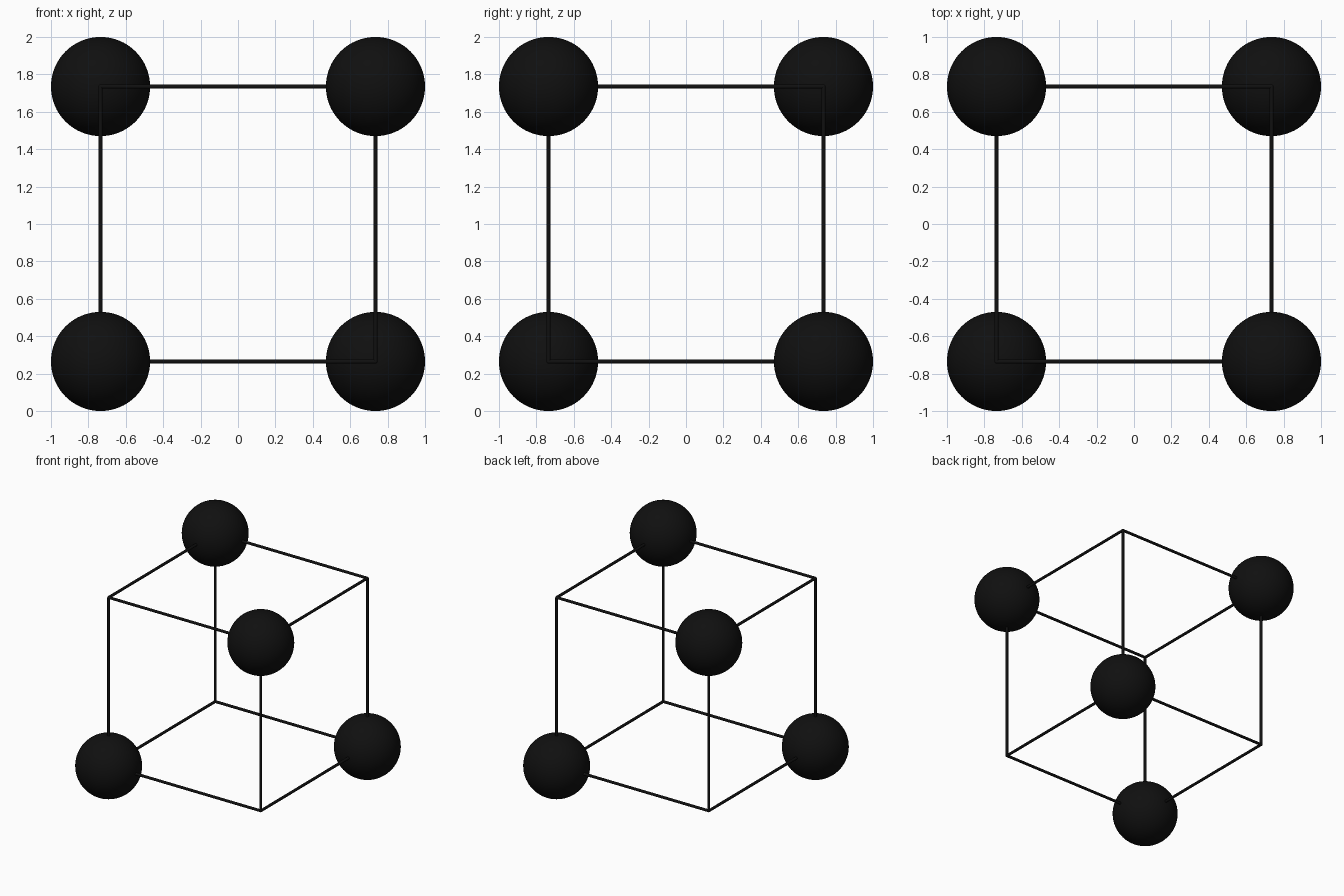
import bpy
from itertools import product
from math import pi

if "Cube" in bpy.data.objects:
    bpy.data.objects.remove(bpy.data.objects["Cube"])

H = 0.735      # half edge of the cube frame
R = 0.265      # ball radius
ROD = 0.0115   # rod radius
CZ = 1.0       # height of the cube centre

black = bpy.data.materials.new("black")
black.diffuse_color = (0.005, 0.005, 0.005, 1)
black.use_nodes = True
black.node_tree.nodes["Principled BSDF"].inputs["Base Color"].default_value = black.diffuse_color


def finish(name):
    ob = bpy.context.object
    ob.name = name
    ob.data.materials.append(black)
    bpy.ops.object.shade_smooth_by_angle()


def ball(name, corner, radius, seg):
    x, y, z = corner
    bpy.ops.mesh.primitive_uv_sphere_add(segments=seg, ring_count=seg // 2, radius=radius,
                                         location=(x * H, y * H, CZ + z * H))
    finish(name)


# Twelve thin round rods along the cube edges
rotations = {"x": (0, pi / 2, 0), "y": (pi / 2, 0, 0), "z": (0, 0, 0)}
for i, axis in enumerate("xyz"):
    for n, (a, b) in enumerate(product((-1, 1), repeat=2)):
        pos = [a * H, b * H]
        pos.insert(i, 0)
        pos[2] += CZ
        bpy.ops.mesh.primitive_cylinder_add(vertices=16, radius=ROD, depth=2 * H,
                                            location=pos, rotation=rotations[axis])
        finish(f"edge_rod_{axis}_{n + 1}")

# Large balls on alternate corners, tiny rounded joints on the others
for n, c in enumerate(product((-1, 1), repeat=3)):
    if c[0] * c[1] * c[2] < 0:
        ball(f"corner_ball_{n + 1}", c, R, 64)
    else:
        ball(f"corner_joint_{n + 1}", c, ROD, 16)
